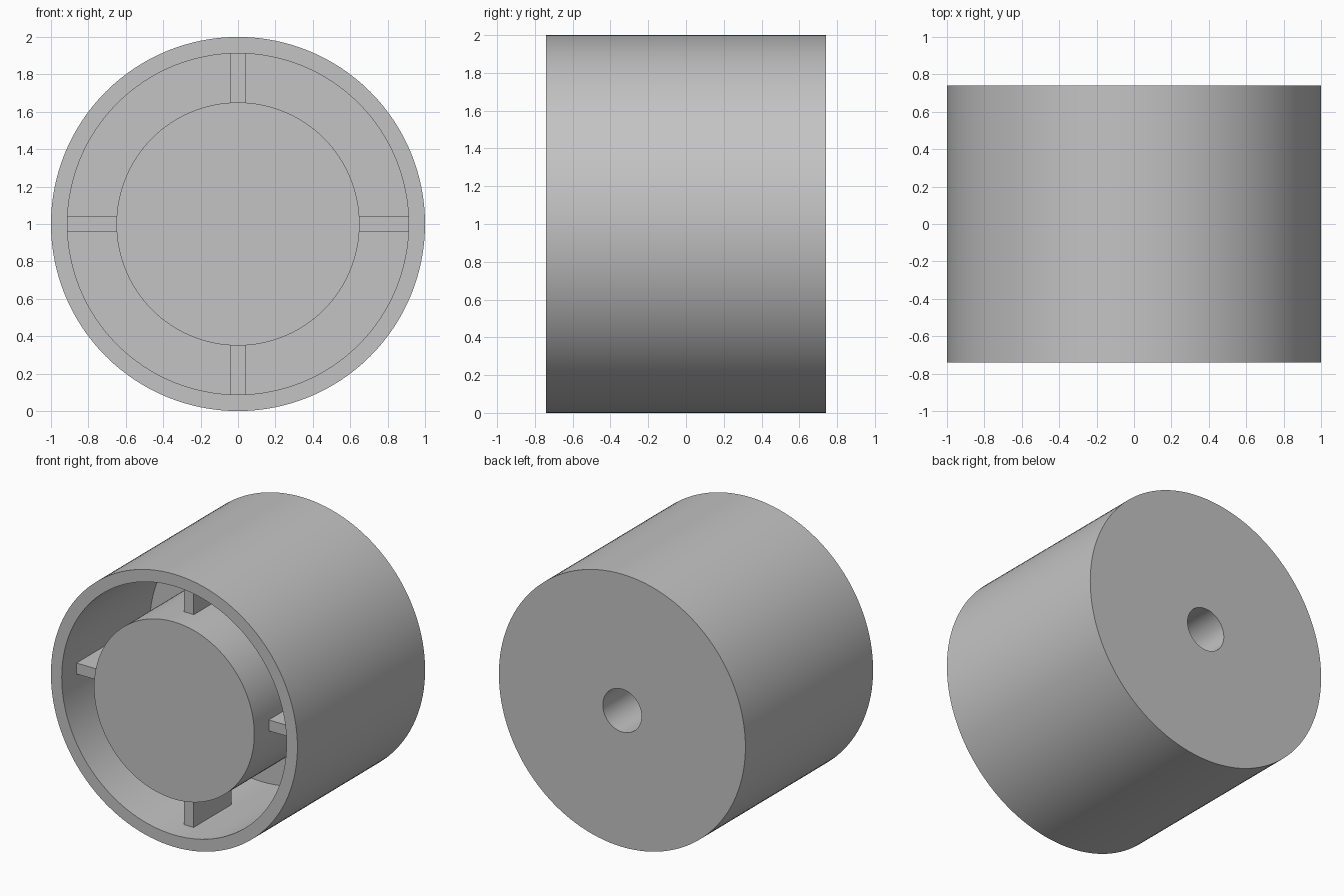
import bpy
import bmesh
import math
from mathutils import Matrix, Vector

cube = bpy.data.objects.get("Cube")
if cube:
    bpy.data.objects.remove(cube, do_unlink=True)

# Plain grey plastic
GREY = (0.55, 0.55, 0.55, 1.0)
grey = bpy.data.materials.new("grey_plastic")
grey.use_nodes = True
grey.diffuse_color = GREY
bsdf = grey.node_tree.nodes["Principled BSDF"]
bsdf.inputs["Base Color"].default_value = GREY
bsdf.inputs["Roughness"].default_value = 0.6

SEGMENTS = 128
FRONT, BACK = -0.74, 0.74
WALL_R, CAVITY_R, BOSS_R, HOLE_R = 1.0, 0.912, 0.65, 0.157
CAVITY_FLOOR = 0.28
HOLE_END = -0.4
CENTRE = Vector((0, 0, 1))


def add_object(name, bm):
    mesh = bpy.data.meshes.new(name)
    bm.to_mesh(mesh)
    bm.free()
    obj = bpy.data.objects.new(name, mesh)
    bpy.context.collection.objects.link(obj)
    mesh.materials.append(grey)
    return obj


def lathe(name, profile):
    """Revolve (radius, y) points about the long axis."""
    bm = bmesh.new()
    verts = [bm.verts.new((r, y, 0)) for r, y in profile]
    edges = [bm.edges.new(pair) for pair in zip(verts, verts[1:])]
    bmesh.ops.spin(bm, geom=verts + edges, cent=(0, 0, 0), axis=(0, 1, 0),
                   angle=math.tau, steps=SEGMENTS, use_duplicate=False)
    bmesh.ops.remove_doubles(bm, verts=bm.verts, dist=0.0001)
    bmesh.ops.recalc_face_normals(bm, faces=bm.faces)
    bmesh.ops.translate(bm, verts=bm.verts, vec=CENTRE)
    return add_object(name, bm)


# Knob body: solid boss, ring-shaped cavity, outer wall and blind shaft hole
body = lathe("knob_body", [
    (0, FRONT), (BOSS_R, FRONT), (BOSS_R, CAVITY_FLOOR),
    (CAVITY_R, CAVITY_FLOOR), (CAVITY_R, FRONT), (WALL_R, FRONT),
    (WALL_R, BACK), (HOLE_R, BACK), (HOLE_R, HOLE_END), (0, HOLE_END),
])
bpy.ops.object.select_all(action='DESELECT')
body.select_set(True)
bpy.context.view_layer.objects.active = body
bpy.ops.object.shade_smooth_by_angle(angle=math.radians(30))

# Four recessed ribs joining the boss to the wall
RIB_FRONT, RIB_BACK, RIB_WIDTH = -0.57, -0.13, 0.08
inner, outer = BOSS_R - 0.02, CAVITY_R + 0.02
for i, name in enumerate(("left_rib", "top_rib", "right_rib", "bottom_rib")):
    bm = bmesh.new()
    bmesh.ops.create_cube(bm, size=1)
    bmesh.ops.scale(bm, verts=bm.verts,
                    vec=(outer - inner, RIB_BACK - RIB_FRONT, RIB_WIDTH))
    bmesh.ops.translate(bm, verts=bm.verts,
                        vec=((outer + inner) / 2, (RIB_FRONT + RIB_BACK) / 2, 0))
    bmesh.ops.rotate(bm, verts=bm.verts, cent=(0, 0, 0),
                     matrix=Matrix.Rotation(-i * math.pi / 2, 3, 'Y'))
    bmesh.ops.translate(bm, verts=bm.verts, vec=CENTRE)
    add_object(name, bm)
